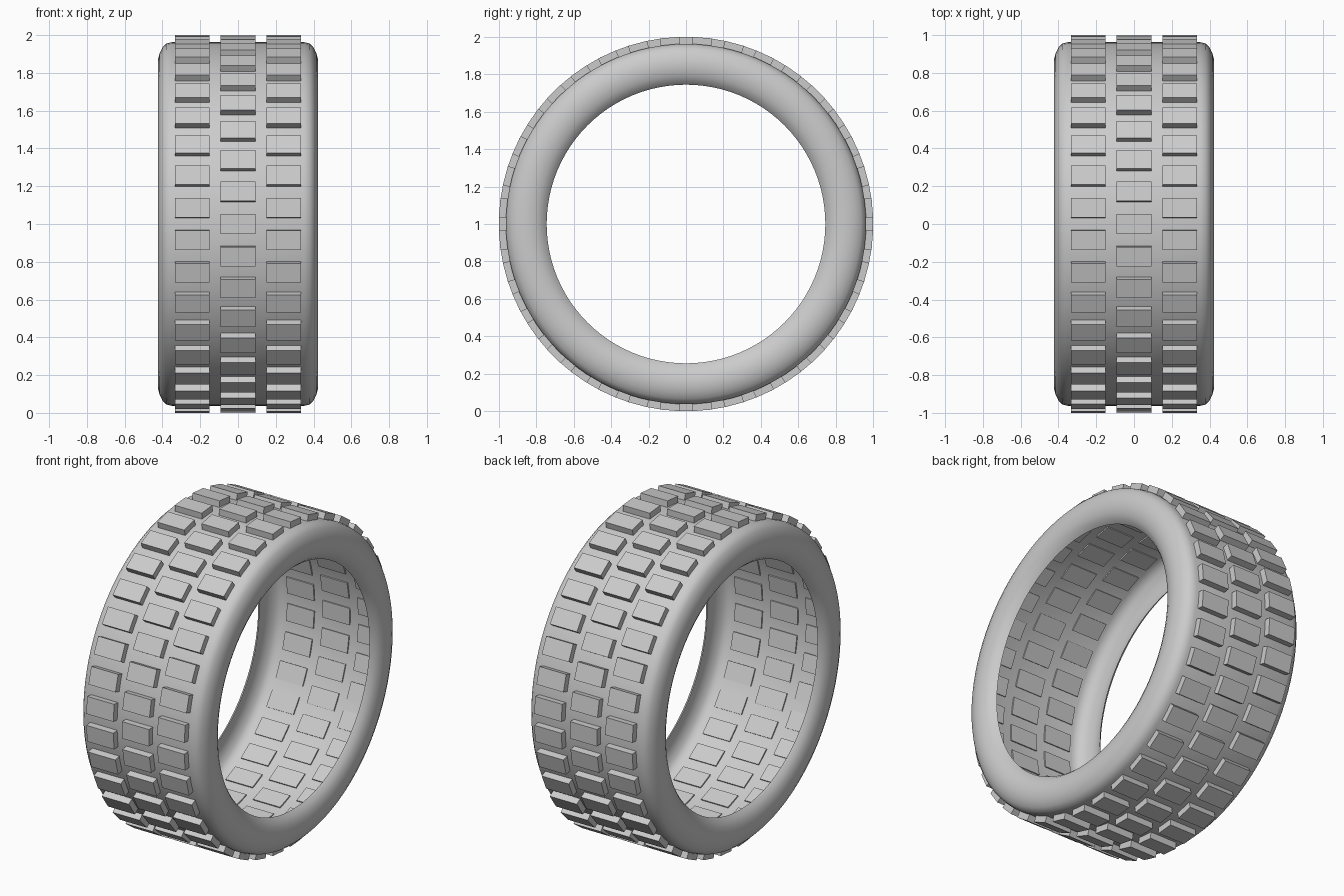
import bpy, bmesh, math
from mathutils import Matrix, Vector

if "Cube" in bpy.data.objects:
    bpy.data.objects.remove(bpy.data.objects["Cube"])

SEGMENTS = 96
COUNT = 36            # tread blocks per row
CENTRE = Vector((0, 0, 1))


def add_object(name, bm):
    mesh = bpy.data.meshes.new(name)
    bm.to_mesh(mesh)
    bm.free()
    obj = bpy.data.objects.new(name, mesh)
    bpy.context.collection.objects.link(obj)
    return obj


# Tyre carcass: open sidewall and tread profile (x, radius) spun about the x axis
half = [(0.375, 0.745), (0.398, 0.765), (0.414, 0.795), (0.423, 0.83),
        (0.424, 0.87), (0.415, 0.905), (0.40, 0.935), (0.38, 0.955), (0.35, 0.963)]
profile = half + [(-x, r) for x, r in reversed(half)]
bm = bmesh.new()
rings = []
for i in range(SEGMENTS):
    a = 2 * math.pi * i / SEGMENTS
    rings.append([bm.verts.new((x, r * math.cos(a), 1 + r * math.sin(a))) for x, r in profile])
for i in range(SEGMENTS):
    p, q = rings[i], rings[(i + 1) % SEGMENTS]
    for k in range(len(profile) - 1):
        bm.faces.new((p[k], p[k + 1], q[k + 1], q[k]))
bm.normal_update()
# Make the tread face outwards
outer = max(bm.faces, key=lambda f: (f.calc_center_median() - CENTRE).yz.length)
if outer.normal.dot(outer.calc_center_median() - CENTRE) < 0:
    bmesh.ops.reverse_faces(bm, faces=bm.faces[:])
for f in bm.faces:
    f.smooth = True
add_object("tyre_carcass", bm)


# Tread blocks: three staggered rows, roots just showing inside the carcass
def tread_row(name, x, offset):
    bm = bmesh.new()
    r_in, r_out = 0.954, 1.0
    for i in range(COUNT):
        a = 2 * math.pi * (i + offset) / COUNT
        m = (Matrix.Translation(CENTRE) @ Matrix.Rotation(a, 4, 'X')
             @ Matrix.Translation((x, (r_in + r_out) / 2, 0))
             @ Matrix.Diagonal((0.184, r_out - r_in, 0.104, 1)))
        bmesh.ops.create_cube(bm, size=1, matrix=m)
    add_object(name, bm)


tread_row("tread_row_left", -0.242, 0.5)
tread_row("tread_row_centre", 0, 0)
tread_row("tread_row_right", 0.242, 0.5)
